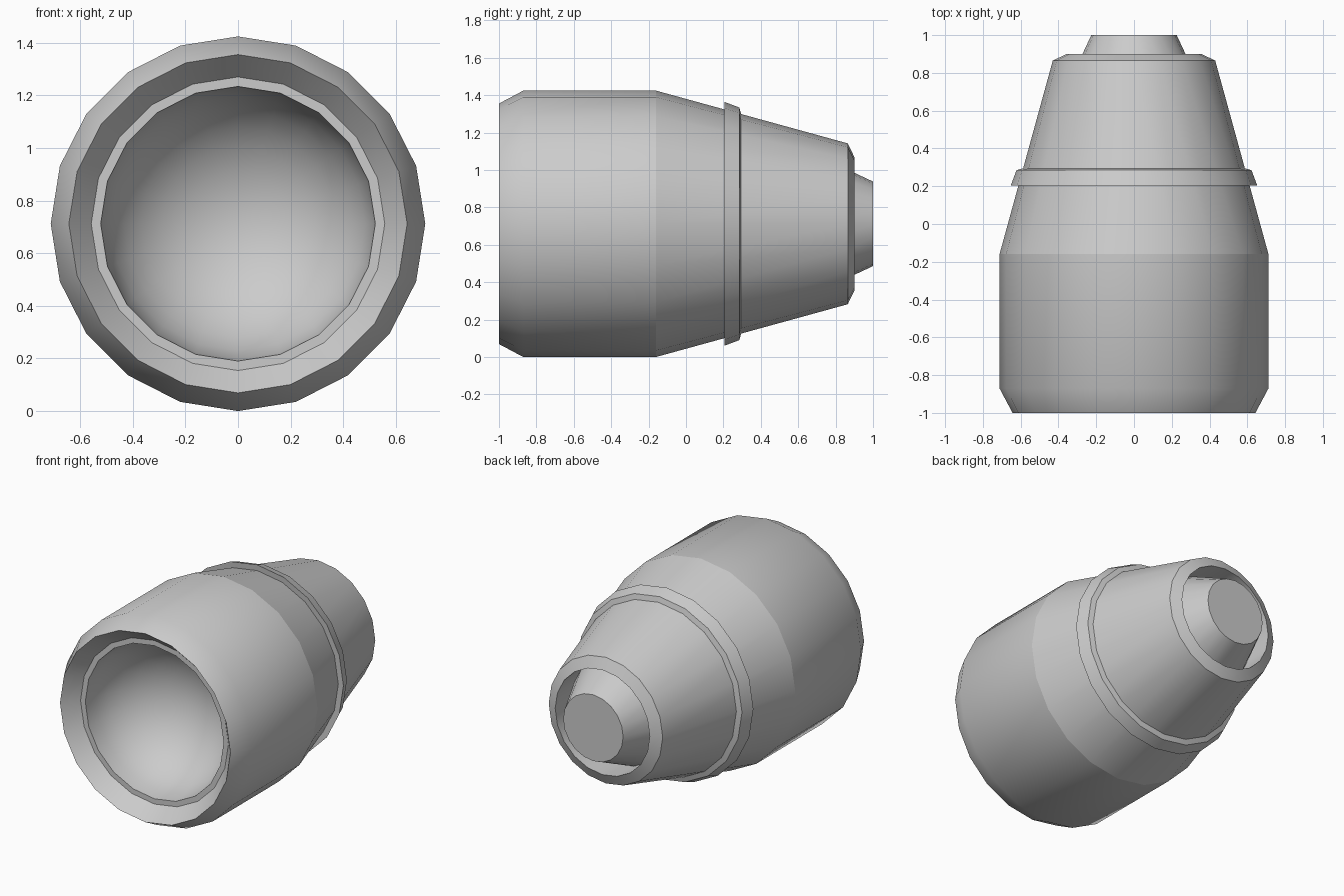
import bpy, bmesh, math

if "Cube" in bpy.data.objects:
    bpy.data.objects.remove(bpy.data.objects["Cube"])

SIDES = 20
AXIS_Z = 0.712


def lathe(name, profile, creases=()):
    """Revolve (y, radius) points about the horizontal axis; radius 0 makes a pole."""
    bm = bmesh.new()
    rings = []
    for y, r in profile:
        if r == 0:
            rings.append([bm.verts.new((0, y, AXIS_Z))] * SIDES)
            continue
        angles = [2 * math.pi * i / SIDES for i in range(SIDES)]
        rings.append([bm.verts.new((r * math.cos(a), y, AXIS_Z + r * math.sin(a)))
                      for a in angles])
    for a, b in zip(rings, rings[1:]):
        for i in range(SIDES):
            j = (i + 1) % SIDES
            # The outer skin is listed front to back
            quad = [a[i], b[i], b[j], a[j]]
            bm.faces.new(list(dict.fromkeys(quad)))
    bm.normal_update()
    mesh = bpy.data.meshes.new(name)
    bm.to_mesh(mesh)
    bm.free()
    obj = bpy.data.objects.new(name, mesh)
    bpy.context.collection.objects.link(obj)
    bpy.ops.object.select_all(action='DESELECT')
    obj.select_set(True)
    bpy.context.view_layer.objects.active = obj
    bpy.ops.object.shade_smooth_by_angle(angle=math.radians(30))
    # Keep a crisp shading break at chosen rings
    for e in mesh.edges:
        ys = [mesh.vertices[v].co.y for v in e.vertices]
        if any(abs(ys[0] - c) < 1e-4 and abs(ys[1] - c) < 1e-4 for c in creases):
            e.use_edge_sharp = True
    return obj


# Concave front bowl, from its centre out to the lip
LIP_Y, BOWL_R, BOWL_DEPTH = -0.90, 0.522, 0.48
bowl = [(LIP_Y + BOWL_DEPTH * math.cos(t), BOWL_R * math.sin(t))
        for t in (math.pi / 2 * i / 8 for i in range(1, 9))]
lathe("front_bowl", [(LIP_Y + BOWL_DEPTH, 0)] + bowl + [(LIP_Y, 0.558)])

# Outer casing: intake flare, barrel, tapered cone, rear rim and recess
lathe("casing", [(LIP_Y, 0.558), (-1.0, 0.643), (-0.87, 0.712), (-0.16, 0.712),
                 (0.865, 0.43), (0.90, 0.357), (0.72, 0.357)], creases=(-0.16,))

# Raised collar around the cone
lathe("collar", [(0.21, 0.60), (0.205, 0.652), (0.285, 0.622), (0.297, 0.58)])

# Tail plug filling the rear recess
lathe("tail_plug", [(0.72, 0.357), (1.0, 0.226), (1.0, 0)])
